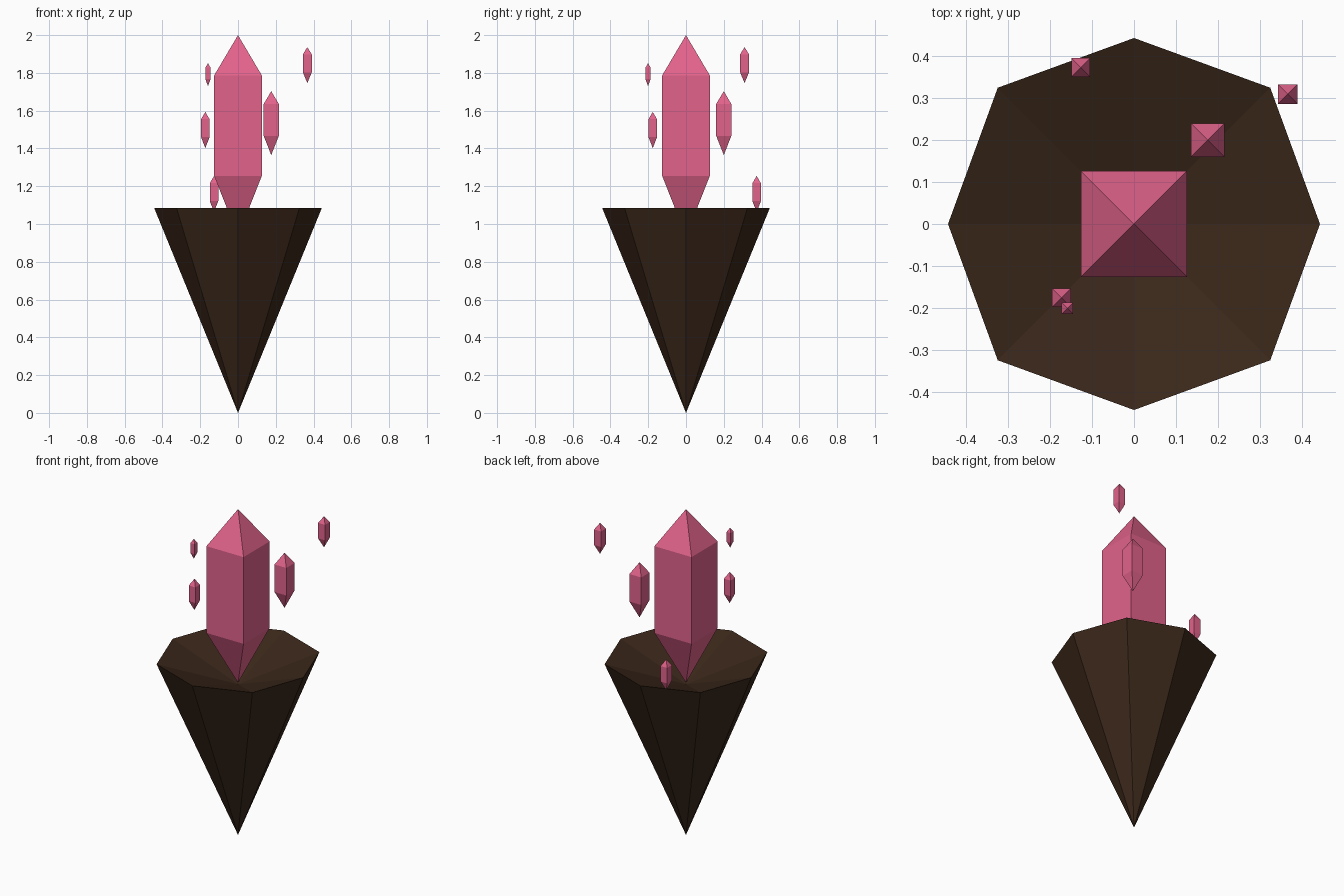
import bpy
import math

if "Cube" in bpy.data.objects:
    bpy.data.objects.remove(bpy.data.objects["Cube"])


def material(name, color):
    mat = bpy.data.materials.new(name)
    mat.diffuse_color = (*color, 1)
    mat.use_nodes = True
    mat.node_tree.nodes["Principled BSDF"].inputs["Base Color"].default_value = mat.diffuse_color
    return mat


def make_object(name, verts, faces, mat):
    mesh = bpy.data.meshes.new(name)
    mesh.from_pydata(verts, [], faces)
    mesh.materials.append(mat)
    mesh.update()
    obj = bpy.data.objects.new(name, mesh)
    bpy.context.collection.objects.link(obj)
    return obj


pink = material("crystal_pink", (0.76, 0.125, 0.26))
brown = material("rock_brown", (0.042, 0.020, 0.010))


# Rock: downward eight-sided cone with a shallow dished top
def rock(rim_z, pit_z, radius, diagonal):
    verts = [(0, 0, 0), (0, 0, pit_z)]
    for i in range(8):
        a = math.radians(45 * i)
        r = radius if i % 2 == 0 else diagonal
        verts.append((r * math.cos(a), r * math.sin(a), rim_z))
    faces = []
    for i in range(8):
        p, q = 2 + i, 2 + (i + 1) % 8
        faces += [(0, q, p), (1, p, q)]
    make_object("rock", verts, faces, brown)


# Crystal: square prism, short point above, longer point below
def crystal(name, x, y, half, bottom, top):
    height = top - bottom
    low, high = bottom + 0.3 * height, bottom + 0.8 * height
    verts = [(x, y, bottom), (x, y, top)]
    for z in (low, high):
        for sx, sy in ((-1, -1), (1, -1), (1, 1), (-1, 1)):
            verts.append((x + sx * half, y + sy * half, z))
    faces = []
    for i in range(4):
        p, q = 2 + i, 2 + (i + 1) % 4
        faces += [(0, q, p), (p, q, q + 4, p + 4), (1, p + 4, q + 4)]
    make_object(name, verts, faces, pink)


rock(1.085, 0.925, 0.444, 0.46)

# Main crystal standing in the dish
crystal("main_crystal", 0, 0, 0.126, 0.935, 2.0)

# Floating shards: x, y, half width, bottom, top
shards = [
    (0.367, 0.31, 0.0235, 1.746, 1.936),
    (0.176, 0.20, 0.040, 1.365, 1.703),
    (-0.173, -0.176, 0.0225, 1.402, 1.593),
    (-0.159, -0.201, 0.0135, 1.730, 1.852),
    (-0.127, 0.374, 0.0225, 1.064, 1.254),
]
for i, shard in enumerate(shards):
    crystal(f"floating_shard_{i + 1}", *shard)
